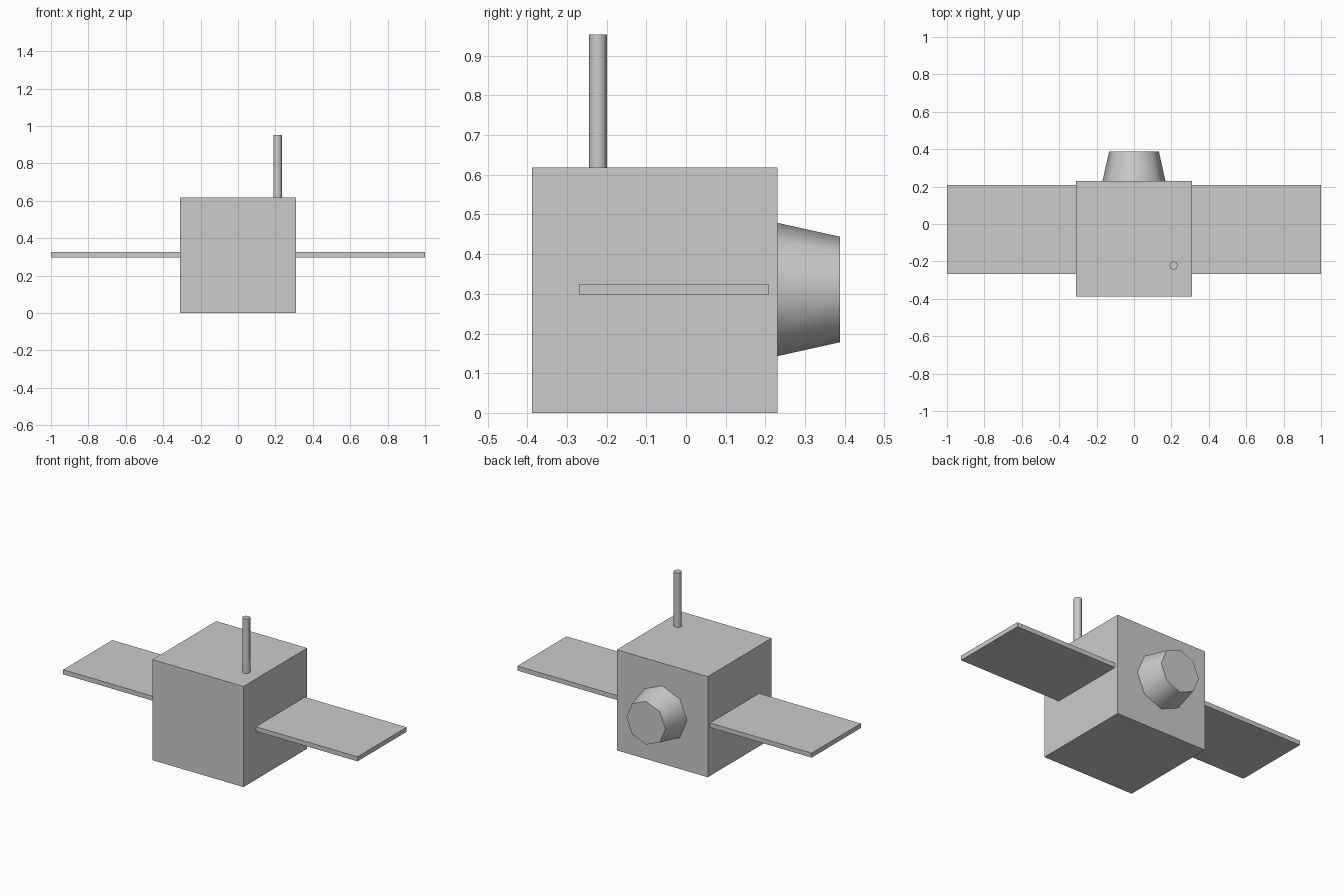
import bpy
from math import radians

if "Cube" in bpy.data.objects:
    bpy.data.objects.remove(bpy.data.objects["Cube"])

SIZE = 0.618            # edge of the cubic body
BODY_Y = -0.079         # body centre in y
MID_Z = SIZE / 2


def box(name, lo, hi):
    centre = [(a + b) / 2 for a, b in zip(lo, hi)]
    bpy.ops.mesh.primitive_cube_add(size=1, location=centre)
    ob = bpy.context.object
    ob.name = name
    ob.scale = [b - a for a, b in zip(lo, hi)]
    bpy.ops.object.transform_apply(location=False, rotation=False, scale=True)
    return ob


def tapered(name, r1, r2, depth, location, rotation=(0, 0, 0)):
    bpy.ops.mesh.primitive_cone_add(vertices=8, radius1=r1, radius2=r2, depth=depth,
                                    location=location, rotation=rotation)
    ob = bpy.context.object
    ob.name = name
    bpy.ops.object.shade_smooth_by_angle(angle=radians(60))
    return ob


# Cubic body
h = SIZE / 2
box("body", (-h, BODY_Y - h, 0), (h, BODY_Y + h, SIZE))

# Solar panels on both sides
for side, name in ((1, "right_panel"), (-1, "left_panel")):
    x0, x1 = sorted((side * h, side * 1.0))
    box(name, (x0, -0.268, 0.297), (x1, 0.208, 0.325))

# Thruster nozzle narrowing towards the back
y0, y1 = BODY_Y + h, 0.388
tapered("nozzle", 0.168, 0.133, y1 - y0, (0, (y0 + y1) / 2, MID_Z + 0.002),
        (radians(-90), 0, 0))

# Antenna rod on the roof
tapered("antenna", 0.023, 0.023, 0.953 - SIZE, (0.212, -0.222, (0.953 + SIZE) / 2))
